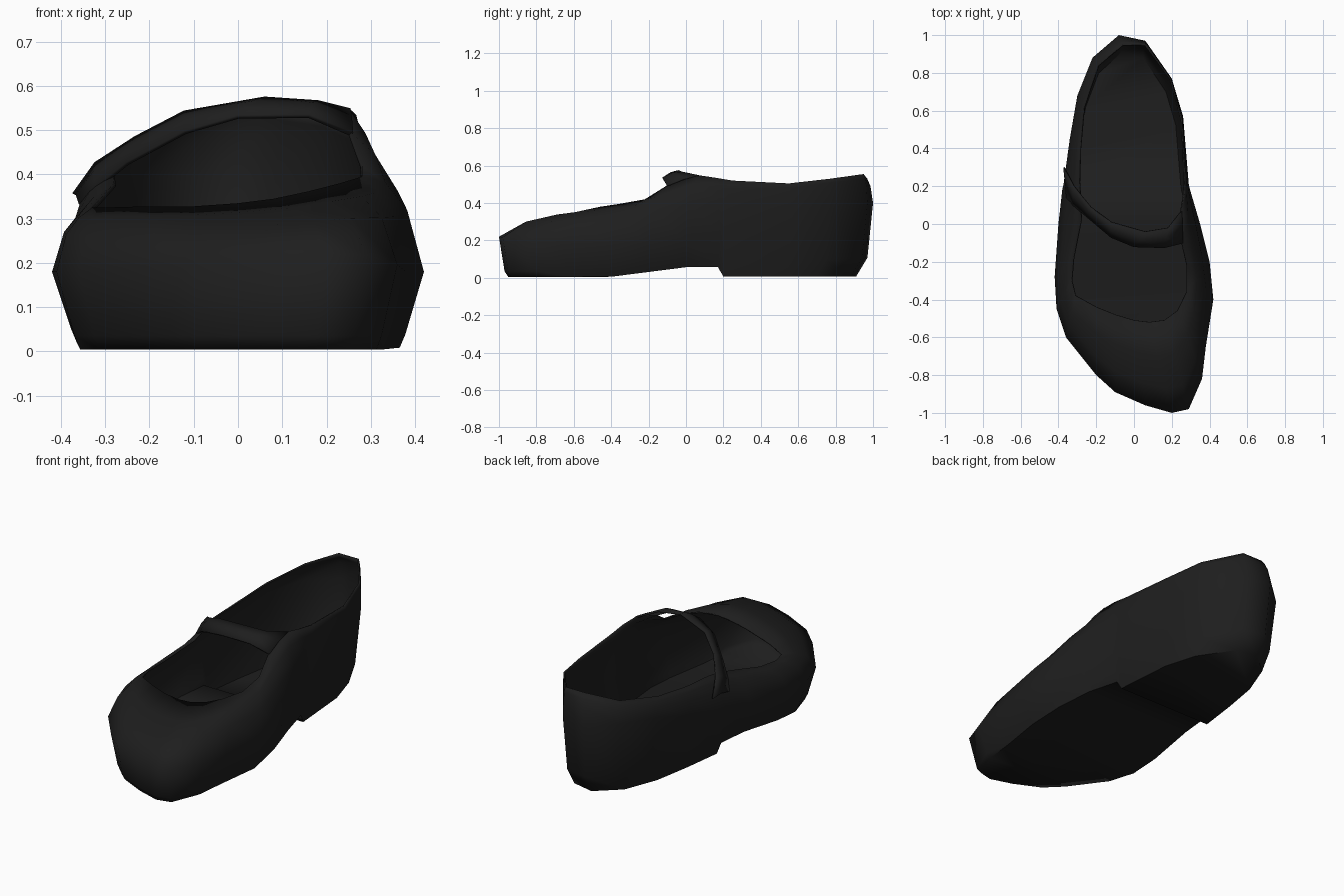
import bpy
import bmesh
import math
from mathutils import Vector

cube = bpy.data.objects.get("Cube")
if cube:
    bpy.data.objects.remove(cube)

leather = bpy.data.materials.new("black leather")
leather.use_nodes = True
BLACK = (0.013, 0.013, 0.013, 1)
leather.diffuse_color = BLACK
leather.node_tree.nodes["Principled BSDF"].inputs["Base Color"].default_value = BLACK

# Widest outline of the shoe, from the heel along the left side, round the toe and back
OUTLINE = [(-.08, 1), (.06, .97), (.2, .77), (.26, .57), (.29, .21), (.297, .18), (.35, 0),
           (.4, -.2), (.42, -.4), (.38, -.65), (.36, -.82), (.29, -.98), (.2, -1),
           (.06, -.96), (-.1, -.89), (-.2, -.8), (-.36, -.6), (-.41, -.45),
           (-.42, -.28), (-.4, 0), (-.38, .18), (-.373, .21), (-.34, .45),
           (-.3, .68), (-.22, .88)]

# Edge of the opening, matching the outline point by point
RIM = [(-.06, .95, .555), (.06, .95, .555), (.195, .77, .53), (.255, .55, .505),
       (.27, .25, .52), (.267, .16, .535), (.25, .06, .55), (.255, -.1, .495),
       (.28, -.22, .42), (.28, -.36, .395), (.23, -.46, .38), (.16, -.51, .362),
       (.08, -.52, .345), (0, -.51, .335), (-.1, -.48, .328), (-.2, -.44, .328),
       (-.31, -.38, .325), (-.33, -.3, .325), (-.32, -.18, .335), (-.28, .02, .38),
       (-.285, .15, .415), (-.29, .22, .43), (-.285, .4, .44), (-.265, .62, .465),
       (-.19, .84, .505)]
RIM = [Vector(p) for p in RIM]


def clamp(v):
    return max(0, min(1, v))


def finish(name, bm, angle, thick, offset):
    """Turn the sheet into a smooth shaded object with a thin wall."""
    bmesh.ops.recalc_face_normals(bm, faces=bm.faces)
    mesh = bpy.data.meshes.new(name)
    bm.to_mesh(mesh)
    bm.free()
    obj = bpy.data.objects.new(name, mesh)
    bpy.context.collection.objects.link(obj)
    mesh.materials.append(leather)
    bpy.ops.object.select_all(action='DESELECT')
    obj.select_set(True)
    bpy.context.view_layer.objects.active = obj
    bpy.ops.object.shade_smooth_by_angle(angle=math.radians(angle))
    wall = obj.modifiers.new("thickness", 'SOLIDIFY')
    wall.thickness = thick
    wall.offset = offset


def loft(bm, rings, closed=True):
    rows = [[bm.verts.new(p) for p in ring] for ring in rings]
    for a, b in zip(rows, rows[1:]):
        n = len(a)
        for i in range(n if closed else n - 1):
            j = (i + 1) % n
            bm.faces.new((a[i], a[j], b[j], b[i]))
    return rows


def cap(bm, ring):
    """Close a ring with cross strips running from side to side."""
    n = len(ring)
    for k in range(n // 2):
        corners = [ring[k], ring[k + 1], ring[n - k - 1], ring[-k]]
        bm.faces.new(list(dict.fromkeys(corners)))


# Shoe body: one thin shell with raised arch, heel step, bulging sides and toe box
def sole(y):
    return .008 if y > .2 else .005 + .052 * clamp((y + .43) / .43)


def low(y):
    return sole(y) + .03 + .07 * clamp((y - .2) / .7)


def widest(y):
    return .18 + .22 * clamp((y + .05) / .8) + .04 * clamp((-y - .7) / .3)


def between(flat, rise):
    return [Vector((w.x + (r.x - w.x) * flat, w.y + (r.y - w.y) * flat,
                    w.z + (r.z - w.z) * rise)) for w, r in zip(wide, RIM)]


wide = [Vector((x, y, min(widest(y), r.z - .08))) for (x, y), r in zip(OUTLINE, RIM)]
bottom_ring = [Vector((x * .87, y * (.95 - .04 * clamp((y - .2) / .5)), sole(y)))
               for x, y in OUTLINE]
low_ring = [Vector((x * .9, y * .97, low(y))) for x, y in OUTLINE]
body = bmesh.new()
rows = loft(body, [bottom_ring, low_ring, wide, between(.27, .58),
                   between(.62, .84), RIM])
cap(body, rows[0])
finish("shoe_body", body, 65, .008, -1)

# Strap over the instep, growing from the left rim and overlapping the right side
FRONT_EDGE = [(.258, -.1, .49), (.16, -.125, .532), (0, -.12, .53),
              (-.12, -.07, .495), (-.25, .04, .425), (-.32, .1, .37), (-.355, .14, .33)]
BACK_EDGE = [(.252, .07, .545), (.18, -.02, .563), (.06, -.04, .571),
             (-.12, .01, .54), (-.23, .09, .483), (-.32, .2, .425), (-.37, .3, .355)]
strap = bmesh.new()
middle = [(Vector(a) + Vector(b)) / 2 + Vector((0, 0, .01))
          for a, b in zip(FRONT_EDGE, BACK_EDGE)]
loft(strap, [FRONT_EDGE, middle, BACK_EDGE], closed=False)
finish("instep_strap", strap, 50, .01, 0)
